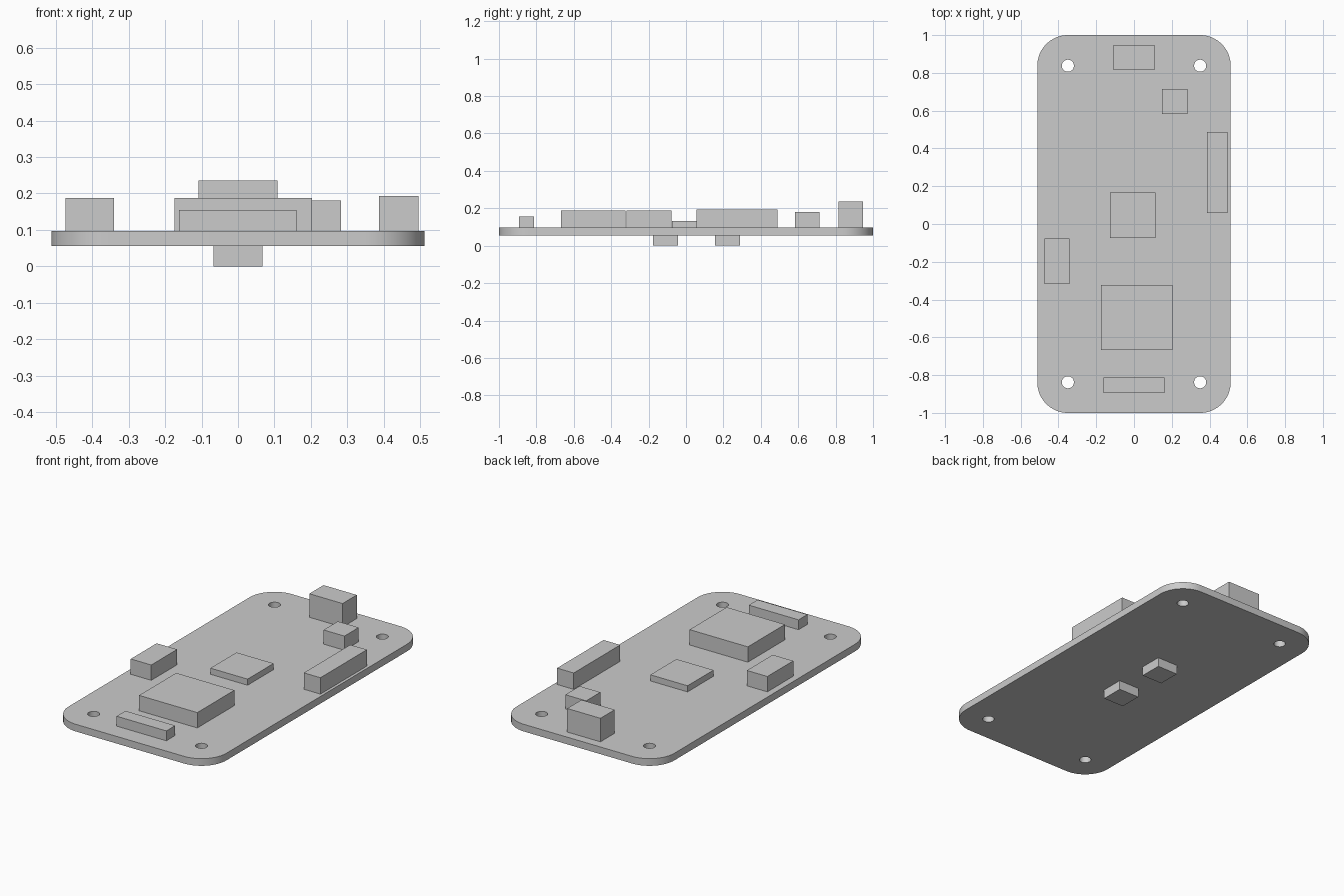
import bpy, bmesh
from math import cos, sin, pi, radians
from mathutils import Matrix

cube = bpy.data.objects.get("Cube")
if cube:
    bpy.data.objects.remove(cube, do_unlink=True)

# One plain grey for everything
grey = bpy.data.materials.new("plain grey")
grey.use_nodes = True
color = (0.6, 0.6, 0.6, 1)
grey.diffuse_color = color
grey.node_tree.nodes["Principled BSDF"].inputs["Base Color"].default_value = color

BOTTOM, TOP = 0.055, 0.097
HALF_X, HALF_Y, CORNER, HOLE = 0.512, 1.0, 0.162, 0.032


def arc(cx, cy, r, start, sweep, steps):
    return [(cx + r * cos(start + sweep * i / steps),
             cy + r * sin(start + sweep * i / steps)) for i in range(steps + 1)]


def add_mesh(name, bm):
    mesh = bpy.data.meshes.new(name)
    bm.to_mesh(mesh)
    bm.free()
    mesh.materials.append(grey)
    obj = bpy.data.objects.new(name, mesh)
    bpy.context.collection.objects.link(obj)
    return obj


def add_block(name, x0, x1, y0, y1, z0, z1):
    bm = bmesh.new()
    place = Matrix.Translation(((x0 + x1) / 2, (y0 + y1) / 2, (z0 + z1) / 2))
    size = Matrix.Diagonal((x1 - x0, y1 - y0, z1 - z0, 1))
    bmesh.ops.create_cube(bm, size=1, matrix=place @ size)
    return add_mesh(name, bm)


# Rounded board outline with a round mounting hole in each corner
corners = [(1, 1), (-1, 1), (-1, -1), (1, -1)]
outline, holes = [], []
for i, (sx, sy) in enumerate(corners):
    cx, cy = sx * (HALF_X - CORNER), sy * (HALF_Y - CORNER)
    outline += arc(cx, cy, CORNER, i * pi / 2, pi / 2, 16)
    holes.append(arc(cx, cy, HOLE, 0, 2 * pi, 32)[:-1])

curve = bpy.data.curves.new("board outline", "CURVE")
curve.dimensions = "2D"
curve.fill_mode = "BOTH"
curve.extrude = (TOP - BOTTOM) / 2
for loop in [outline] + holes:
    spline = curve.splines.new("POLY")
    spline.points.add(len(loop) - 1)
    for point, (x, y) in zip(spline.points, loop):
        point.co = (x, y, 0, 1)
    spline.use_cyclic_u = True

# Turn the filled outline into a clean solid
helper = bpy.data.objects.new("board helper", curve)
bpy.context.collection.objects.link(helper)
bpy.context.view_layer.update()
solid = helper.to_mesh()
bm = bmesh.new()
bm.from_mesh(solid)
helper.to_mesh_clear()
bpy.data.objects.remove(helper, do_unlink=True)
bmesh.ops.remove_doubles(bm, verts=bm.verts, dist=0.0001)
bmesh.ops.recalc_face_normals(bm, faces=bm.faces)
bmesh.ops.translate(bm, verts=bm.verts, vec=(0, 0, (TOP + BOTTOM) / 2))
board = add_mesh("circuit_board", bm)
bpy.ops.object.select_all(action="DESELECT")
board.select_set(True)
bpy.context.view_layer.objects.active = board
bpy.ops.object.shade_smooth_by_angle(angle=radians(30))

# Components on the upper face: x range, y range, top height
for name, x0, x1, y0, y1, z in [
    ("back_connector", -0.108, 0.108, 0.815, 0.947, 0.235),
    ("small_component", 0.148, 0.283, 0.582, 0.714, 0.18),
    ("left_header", 0.387, 0.495, 0.057, 0.488, 0.193),
    ("thin_chip", -0.127, 0.114, -0.074, 0.167, 0.133),
    ("right_connector", -0.474, -0.341, -0.317, -0.077, 0.187),
    ("large_module", -0.175, 0.203, -0.667, -0.323, 0.187),
    ("front_connector", -0.162, 0.161, -0.894, -0.812, 0.155),
]:
    add_block(name, x0, x1, y0, y1, TOP, z)

# Two small blocks under the board
for name, y in [("lower_front_block", -0.11), ("lower_back_block", 0.222)]:
    add_block(name, -0.067, 0.067, y - 0.067, y + 0.067, 0, BOTTOM)
